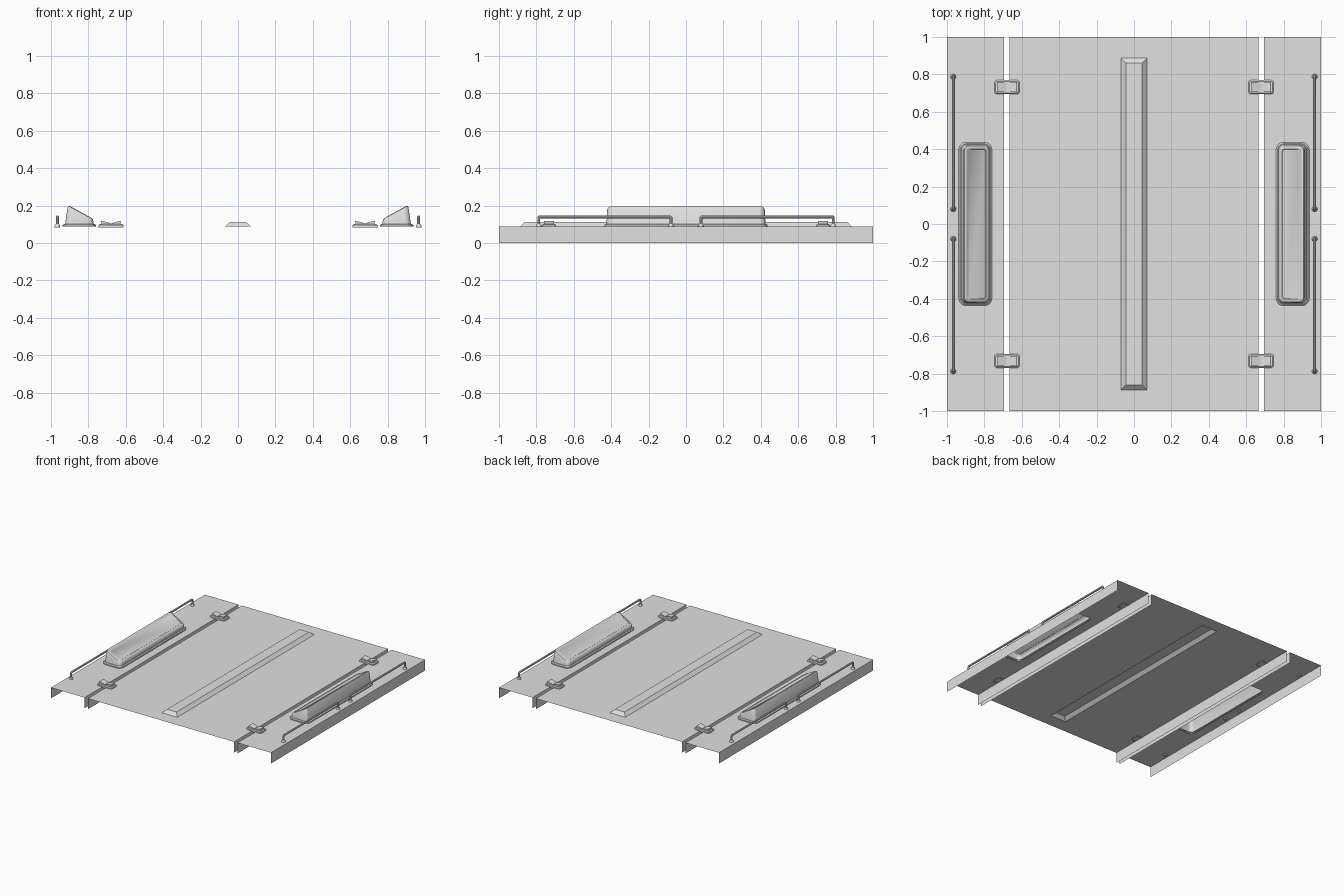
import bpy, bmesh, math

if "Cube" in bpy.data.objects:
    bpy.data.objects.remove(bpy.data.objects["Cube"], do_unlink=True)

GREY = bpy.data.materials.new("light_grey")
GREY.use_nodes = True
GREY.diffuse_color = (0.75, 0.75, 0.75, 1)
GREY.node_tree.nodes["Principled BSDF"].inputs["Base Color"].default_value = (0.75, 0.75, 0.75, 1)

DECK = 0.088      # height of the sheet panels
SEAM_IN, SEAM_OUT = 0.665, 0.695


def finish(obj, mirror=(False, False), smooth=True):
    """Material, shading and mirroring about the world centre."""
    obj.data.materials.append(GREY)
    bpy.ops.object.select_all(action='DESELECT')
    obj.select_set(True)
    bpy.context.view_layer.objects.active = obj
    if smooth:
        bpy.ops.object.shade_smooth_by_angle(angle=math.radians(35))
    if any(mirror):
        mod = obj.modifiers.new("Mirror", 'MIRROR')
        mod.use_axis = (mirror[0], mirror[1], False)
        mod.use_mirror_merge = False
    return obj


def new_object(name, bm):
    mesh = bpy.data.meshes.new(name)
    bm.to_mesh(mesh)
    bm.free()
    obj = bpy.data.objects.new(name, mesh)
    bpy.context.collection.objects.link(obj)
    return obj


def ring(x0, x1, y0, y1, z, r=0.0, seg=5):
    """Counter-clockwise rounded rectangle; z is a number or a function of x."""
    height = z if callable(z) else (lambda x: z)
    corners = [(x1 - r, y0 + r, -90), (x1 - r, y1 - r, 0),
               (x0 + r, y1 - r, 90), (x0 + r, y0 + r, 180)]
    pts = []
    for cx, cy, start in corners:
        for i in range(seg + 1 if r else 1):
            a = math.radians(start + 90 * i / seg)
            x, y = cx + r * math.cos(a), cy + r * math.sin(a)
            pts.append((x, y, height(x)))
    return pts


def loft(name, rings, mirror=(False, False)):
    """Shell through stacked rings, open below and capped on top."""
    bm = bmesh.new()
    loops = [[bm.verts.new(p) for p in pts] for pts in rings]
    n = len(loops[0])
    for a, b in zip(loops, loops[1:]):
        for i in range(n):
            j = (i + 1) % n
            bm.faces.new((a[i], a[j], b[j], b[i]))
    bm.faces.new(loops[-1])
    return finish(new_object(name, bm), mirror)


def panel(name, x0, x1, hole, mirror=False):
    """Flat sheet with an opening and a flange folded down on each long side."""
    bm = bmesh.new()
    edges = []
    for pts in (ring(x0, x1, -1, 1, DECK), hole):
        vs = [bm.verts.new(p) for p in pts]
        edges += [bm.edges.new((vs[i - 1], vs[i])) for i in range(len(vs))]
    bmesh.ops.triangle_fill(bm, use_beauty=True, use_dissolve=False, edges=edges)
    for f in bm.faces:
        f.normal_update()
        if f.normal.z < 0:
            f.normal_flip()
    for x, d in ((x0, -1), (x1, 1)):
        corners = [(x, -d, 0), (x, d, 0), (x, d, DECK), (x, -d, DECK)]
        bm.faces.new([bm.verts.new(p) for p in corners])
    return finish(new_object(name, bm), (mirror, False), smooth=False)


# Panels
panel("centre_panel", -SEAM_IN, SEAM_IN, ring(-0.07, 0.07, -0.888, 0.888, DECK))
panel("side_panel", SEAM_OUT, 1.0,
      ring(0.772, 0.924, -0.425, 0.425, DECK, 0.03), mirror=True)

# Pressed centre ridge
loft("centre_ridge", [ring(-0.07, 0.07, -0.888, 0.888, DECK),
                      ring(-0.043, 0.043, -0.861, 0.861, 0.113)])


# Sloped pods, highest on the outer side
def slope(offset):
    return lambda x: 0.130 + 0.55 * (x - 0.775) + offset


def pod_ring(inset_in, inset_out, half, z, r):
    return ring(0.760 + inset_in, 0.937 - inset_out, -half, half, z, r)


loft("pod", [pod_ring(0, 0, 0.437, DECK, 0.04),
             pod_ring(0, 0, 0.437, 0.096, 0.04),
             pod_ring(0.007, 0.007, 0.430, 0.102, 0.035),
             pod_ring(0.012, 0.013, 0.425, 0.102, 0.03),
             pod_ring(0.013, 0.026, 0.421, slope(-0.013), 0.028),
             pod_ring(0.016, 0.030, 0.417, slope(-0.004), 0.026),
             pod_ring(0.023, 0.036, 0.409, slope(0), 0.022),
             pod_ring(0.031, 0.044, 0.401, slope(0), 0.016),
             pod_ring(0.034, 0.047, 0.398, slope(-0.003), 0.014)],
     mirror=(True, False))

# Latches bridging the seams
LX, LY = 0.679, 0.732


def latch_ring(hx, hy, z, r):
    return ring(LX - hx, LX + hx, LY - hy, LY + hy, z, r, 3)


loft("latch_base", [latch_ring(0.067, 0.037, 0.082, 0.012),
                    latch_ring(0.067, 0.037, 0.096, 0.012),
                    latch_ring(0.061, 0.031, 0.102, 0.010)],
     mirror=(True, True))

bm = bmesh.new()
for d in (-1, 1):
    profile = [(0.002, 0.100), (0.050, 0.100), (0.053, 0.117), (0.047, 0.119), (0.002, 0.106)]
    face = bm.faces.new([bm.verts.new((LX + d * x, LY - 0.026, z)) for x, z in profile])
    out = bmesh.ops.extrude_face_region(bm, geom=[face])["geom"]
    bmesh.ops.translate(bm, vec=(0, 0.052, 0),
                        verts=[v for v in out if isinstance(v, bmesh.types.BMVert)])
bmesh.ops.recalc_face_normals(bm, faces=bm.faces)
finish(new_object("latch_flaps", bm), (True, True), smooth=False)

# Hand rails with small conical feet
RX, RAIL_Y, RAIL_Z, BEND = 0.966, (0.080, 0.787), 0.140, 0.004
near, far = RAIL_Y
path = [(near, 0.084), (near, RAIL_Z - BEND), (near + BEND, RAIL_Z),
        (far - BEND, RAIL_Z), (far, RAIL_Z - BEND), (far, 0.084)]
curve = bpy.data.curves.new("hand_rail", 'CURVE')
curve.dimensions = '3D'
curve.bevel_depth = 0.008
curve.bevel_resolution = 2
curve.use_fill_caps = True
spline = curve.splines.new('POLY')
spline.points.add(len(path) - 1)
for point, (y, z) in zip(spline.points, path):
    point.co = (RX, y, z, 1)
rail = bpy.data.objects.new("hand_rail", curve)
bpy.context.collection.objects.link(rail)
bpy.ops.object.select_all(action='DESELECT')
rail.select_set(True)
bpy.context.view_layer.objects.active = rail
bpy.ops.object.convert(target='MESH')
finish(bpy.context.view_layer.objects.active, (True, True))

for label, y in zip(("inner", "outer"), RAIL_Y):
    sizes = [(0.015, 0.084), (0.015, 0.092), (0.010, 0.101)]
    loft(label + "_rail_foot",
         [ring(RX - r, RX + r, y - r, y + r, z, r * 0.999, 3) for r, z in sizes],
         mirror=(True, True))
